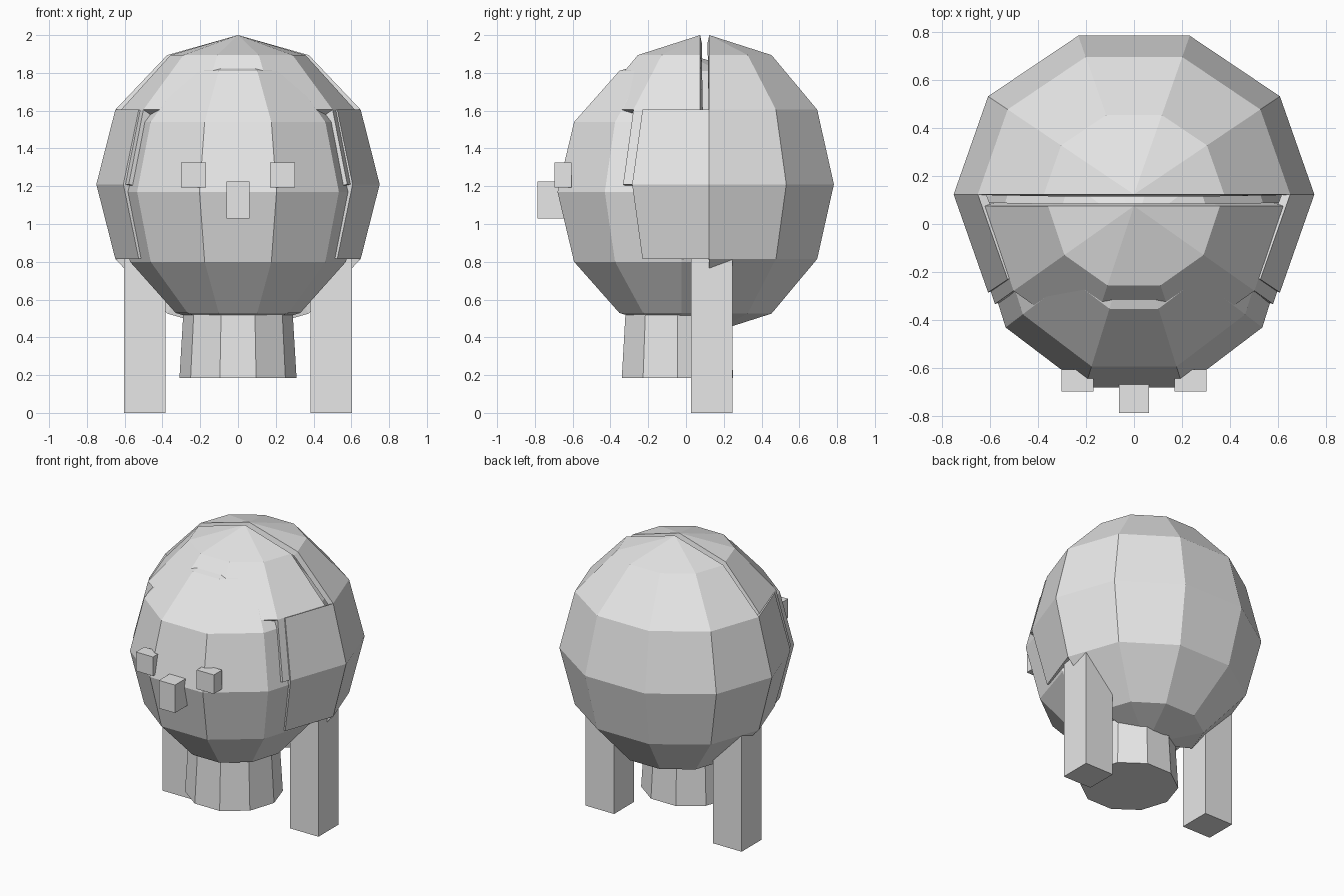
import bpy, bmesh, math

if "Cube" in bpy.data.objects:
    bpy.data.objects.remove(bpy.data.objects["Cube"])

SEGMENTS, ROWS = 10, 6
grey = bpy.data.materials.new("light grey")
grey.diffuse_color = (0.8, 0.8, 0.8, 1)
grey.use_nodes = True
grey.node_tree.nodes["Principled BSDF"].inputs["Base Color"].default_value = grey.diffuse_color


def finish(name, bm):
    mesh = bpy.data.meshes.new(name)
    bm.to_mesh(mesh)
    bm.free()
    mesh.materials.append(grey)
    obj = bpy.data.objects.new(name, mesh)
    bpy.context.collection.objects.link(obj)
    return obj


def ball(name, centre, radii, keep=lambda row, sector: True, thickness=0):
    """Faceted ball; keep() picks which patches exist (row 0 is the top)."""
    bm = bmesh.new()

    def point(row, sector):
        a, t = math.tau * sector / SEGMENTS, math.pi * row / ROWS
        unit = (math.sin(t) * math.cos(a), math.sin(t) * math.sin(a), math.cos(t))
        return bm.verts.new([c + r * u for c, r, u in zip(centre, radii, unit)])

    for row in range(ROWS):
        for s in range(SEGMENTS):
            if keep(row, s):
                corners = [(row, s), (row + 1, s), (row + 1, s + 1), (row, s + 1)]
                if row == 0:
                    corners.pop()
                elif row == ROWS - 1:
                    corners.pop(1)
                bm.faces.new([point(*c) for c in corners])
    bmesh.ops.remove_doubles(bm, verts=bm.verts[:], dist=0.0005)
    obj = finish(name, bm)
    # patches are wound outward, so the shell thickens inward
    if thickness:
        mod = obj.modifiers.new("shell", 'SOLIDIFY')
        mod.thickness, mod.offset = thickness, -1
    return obj


def box(name, low, high):
    bm = bmesh.new()
    bmesh.ops.create_cube(bm, size=1)
    for v in bm.verts:
        v.co = [(a + b) / 2 + c * (b - a) for a, b, c in zip(low, high, v.co)]
    return finish(name, bm)


# Head
ball("head", (0, -0.025, 1.17), (0.66, 0.689, 0.74))

# Back hair: whole back half, plus a side panel ahead of each ear
ball("back_hair", (0, 0.123, 1.21), (0.75, 0.694, 0.79),
     lambda row, s: s < 5 or (s in (5, 9) and row in (2, 3)), 0.04)

# Fringe: upper front half with a short lock on each side
ball("fringe", (0, 0.075, 1.21), (0.715, 0.694, 0.79),
     lambda row, s: s >= 5 and (row < 2 or (row == 2 and s in (5, 9))), 0.05)

# Body: tapered ten-sided drum with corners on the x axis
bm = bmesh.new()
bmesh.ops.create_cone(bm, cap_ends=True, segments=SEGMENTS, radius1=0.31,
                      radius2=0.29, depth=0.335)
for v in bm.verts:
    x, y, z = v.co
    v.co = (y, -x - 0.045, z + 0.3525)
finish("body", bm)

# Paired legs and eyes
for side, sx in (("left", -1), ("right", 1)):
    box(side + "_leg", (sx * 0.493 - 0.11, 0.027, 0), (sx * 0.493 + 0.11, 0.247, 0.84))
    box(side + "_eye", (sx * 0.235 - 0.066, -0.697, 1.193),
        (sx * 0.235 + 0.066, -0.605, 1.326))

# Nose
box("nose", (-0.062, -0.785, 1.03), (0.062, -0.6, 1.225))
